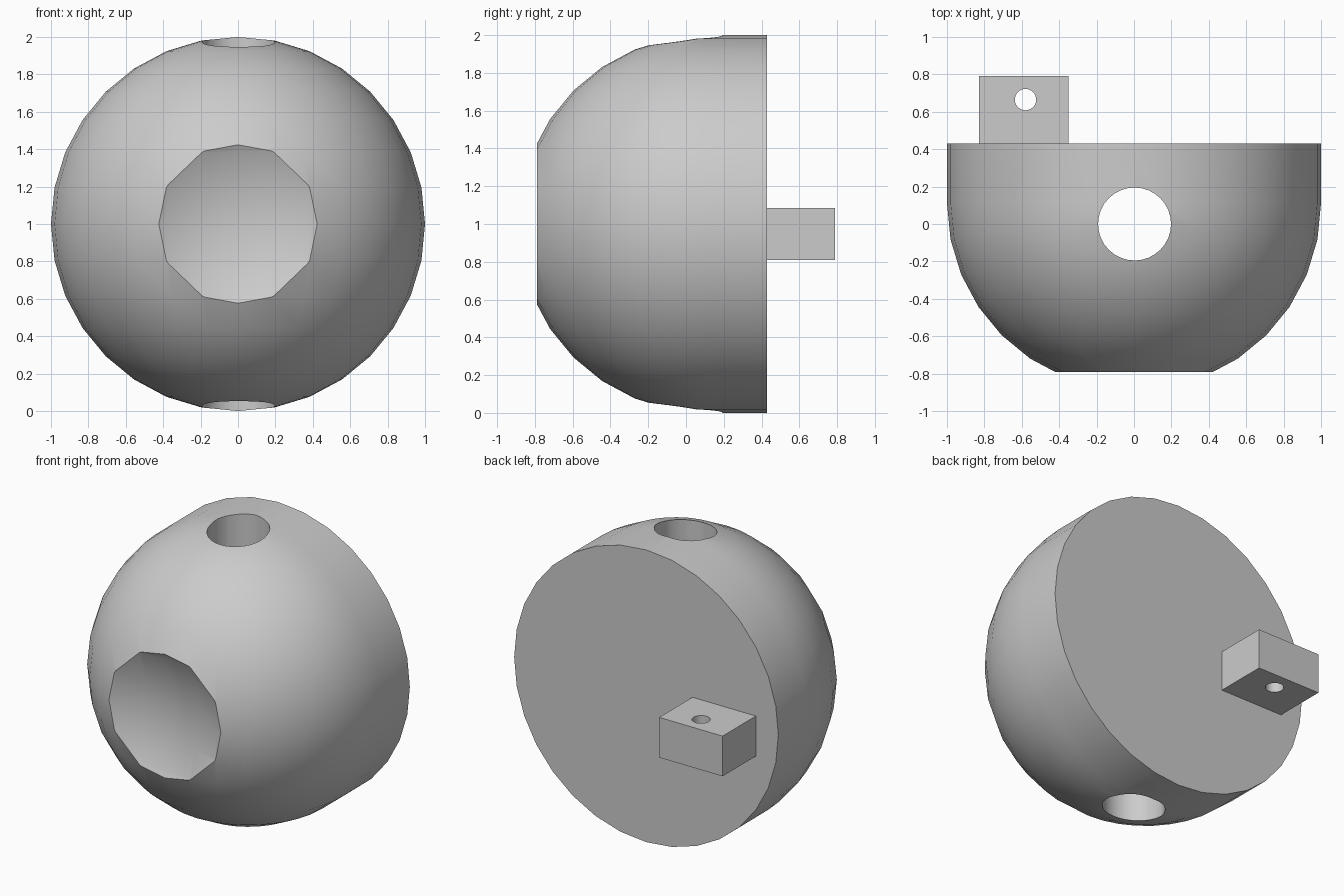
import bpy
import bmesh
from mathutils import Matrix, Vector

if "Cube" in bpy.data.objects:
    bpy.data.objects.remove(bpy.data.objects["Cube"], do_unlink=True)

FRONT, EQUATOR, BACK = -0.79, 0.112, 0.43

grey = bpy.data.materials.new("plain_grey")
grey.use_nodes = True
grey.diffuse_color = (0.6, 0.6, 0.6, 1)
grey.node_tree.nodes["Principled BSDF"].inputs["Base Color"].default_value = (0.6, 0.6, 0.6, 1)


def make_object(name, bm):
    bmesh.ops.recalc_face_normals(bm, faces=bm.faces)
    mesh = bpy.data.meshes.new(name)
    bm.to_mesh(mesh)
    bm.free()
    mesh.materials.append(grey)
    obj = bpy.data.objects.new(name, mesh)
    bpy.context.collection.objects.link(obj)
    return obj


def drill(obj, x, y, radius):
    """Cut a vertical round hole right through an object."""
    bm = bmesh.new()
    bmesh.ops.create_cone(bm, cap_ends=True, segments=32, radius1=radius, radius2=radius,
                          depth=3, matrix=Matrix.Translation((x, y, 1)))
    cutter = make_object(obj.name + "_hole_cutter", bm)
    cutter.hide_render = True
    mod = obj.modifiers.new("hole", "BOOLEAN")
    mod.operation = "DIFFERENCE"
    mod.solver = "EXACT"
    mod.object = cutter
    bpy.ops.object.select_all(action="DESELECT")
    obj.select_set(True)
    bpy.context.view_layer.objects.active = obj
    bpy.ops.object.modifier_apply(modifier=mod.name)
    bpy.data.objects.remove(cutter, do_unlink=True)
    bpy.ops.object.shade_smooth_by_angle(angle=0.6)


# Body: half a ball, with its flat side extended backwards
bm = bmesh.new()
bmesh.ops.create_uvsphere(bm, u_segments=32, v_segments=16, radius=1,
                          matrix=Matrix.Translation((0, EQUATOR, 1)))
bmesh.ops.bisect_plane(bm, geom=bm.verts[:] + bm.edges[:] + bm.faces[:], dist=1e-4,
                       plane_co=(0, EQUATOR, 0), plane_no=(0, 1, 0), clear_outer=True)
rim = [e for e in bm.edges if e.is_boundary]
wall = bmesh.ops.extrude_edge_only(bm, edges=rim)["geom"]
for v in wall:
    if isinstance(v, bmesh.types.BMVert):
        v.co.y = BACK
bmesh.ops.holes_fill(bm, edges=[e for e in bm.edges if e.is_boundary], sides=0)

# Front dish: the tip of the ball folded inwards
bmesh.ops.bisect_plane(bm, geom=bm.verts[:] + bm.edges[:] + bm.faces[:], dist=1e-4,
                       plane_co=(0, FRONT, 0), plane_no=(0, 1, 0))
bmesh.ops.recalc_face_normals(bm, faces=bm.faces)
for v in bm.verts:
    if v.co.y < FRONT:
        v.co.y = 2 * FRONT - v.co.y
body = make_object("body", bm)
drill(body, 0.003, 0, 0.195)

# Mounting tab on the back
low, high = Vector((-0.83, BACK, 0.81)), Vector((-0.35, 0.79, 1.085))
bm = bmesh.new()
bmesh.ops.create_cube(bm, size=1, matrix=Matrix.Translation((low + high) / 2)
                      @ Matrix.Diagonal((*(high - low), 1)))
tab = make_object("mounting_tab", bm)
drill(tab, -0.58, 0.665, 0.057)
